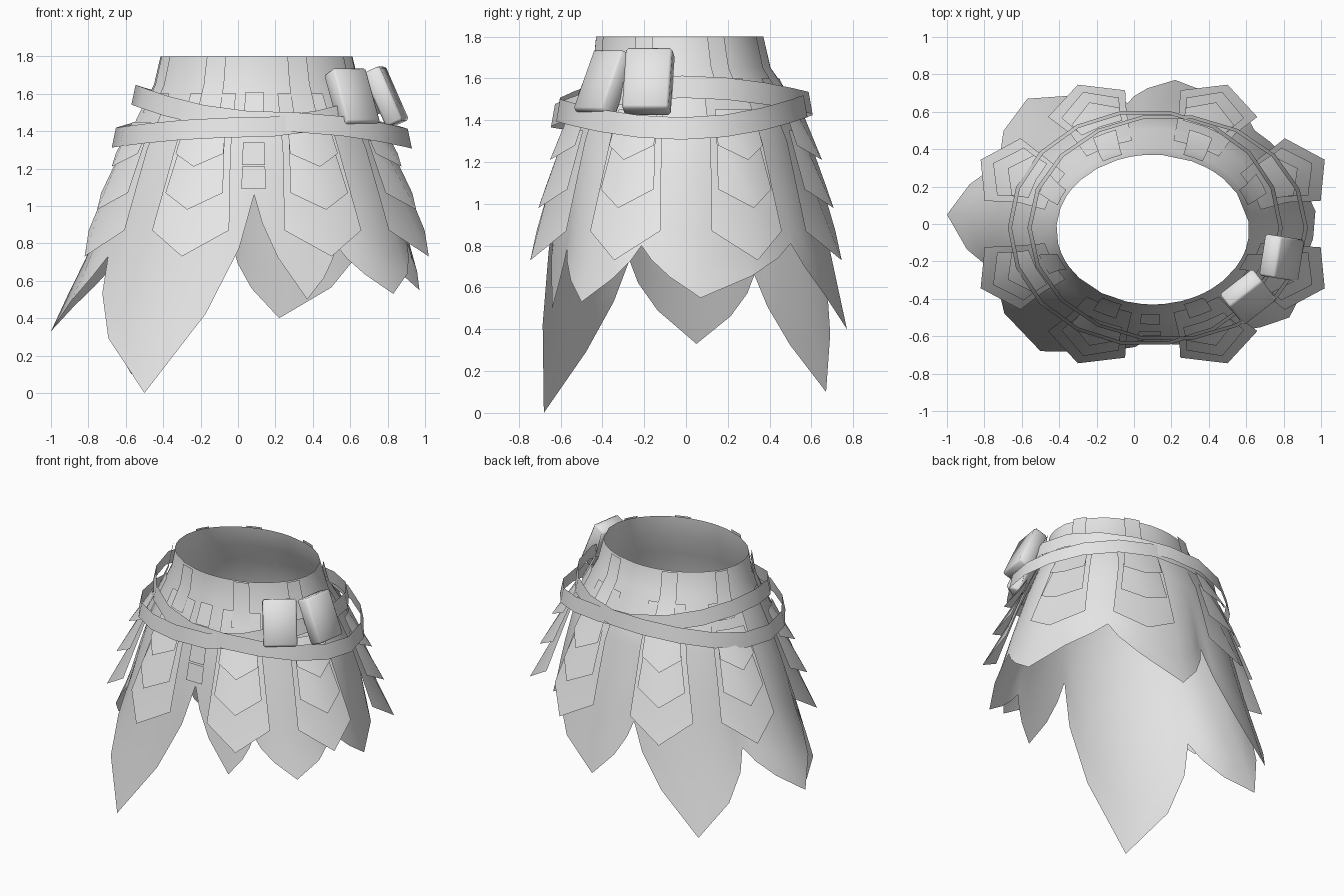
import bpy, bmesh, math
from mathutils import Matrix

old = bpy.data.objects.get("Cube")
if old:
    bpy.data.objects.remove(old, do_unlink=True)

grey = bpy.data.materials.new("plain_grey")
grey.use_nodes = True
grey.diffuse_color = (0.8, 0.8, 0.8, 1)
grey.node_tree.nodes["Principled BSDF"].inputs["Base Color"].default_value = (0.8, 0.8, 0.8, 1)

CX = 0.1
# Skirt cross-sections: height, x radius, y radius, y centre
PROFILE = [(1.8, .515, .40, -.03), (1.65, .55, .425, -.02), (1.5, .62, .51, 0),
           (1.3, .70, .565, 0), (1.0, .795, .625, 0), (.73, .87, .665, 0),
           (.4, 1.0, .71, 0), (0, 1.12, .79, 0)]


def section(z):
    for (z0, *a), (z1, *b) in zip(PROFILE, PROFILE[1:]):
        if z >= z1:
            f = min(1, max(0, (z0 - z) / (z0 - z1)))
            return [p + (q - p) * f for p, q in zip(a, b)]
    return PROFILE[-1][1:]


def surf(deg, z, off=0, k=1):
    """Point on the skirt surface, pushed out by off."""
    rx, ry, cy = section(z)
    c, s = math.cos(math.radians(deg)), math.sin(math.radians(deg))
    nx, ny = c * ry, s * rx
    n = math.hypot(nx, ny)
    return (CX + rx * c * k + off * nx / n, cy + ry * s * k + off * ny / n, z)


def finish(name, me, angle=50):
    ob = bpy.data.objects.new(name, me)
    bpy.context.collection.objects.link(ob)
    me.materials.append(grey)
    bpy.ops.object.select_all(action='DESELECT')
    ob.select_set(True)
    bpy.context.view_layer.objects.active = ob
    bpy.ops.object.shade_smooth_by_angle(angle=math.radians(angle))
    return ob


def grid_object(name, rows, closed=False, angle=50):
    """Quad sheet from equally long rows of points."""
    n = len(rows[0])
    verts = [p for r in rows for p in r]
    faces = []
    for i in range(len(rows) - 1):
        for j in range(n if closed else n - 1):
            a, b = i * n + j, i * n + (j + 1) % n
            faces.append((a, a + n, b + n, b))
    me = bpy.data.meshes.new(name)
    me.from_pydata(verts, [], faces)
    return finish(name, me, angle)


# Skirt hem: notches (angle, height) alternate with pointed tips (x, y, z)
NOTCHES = [(-91, 1.06), (-60, .79), (-19, .8), (50, .81), (99, .8),
           (151, .66), (204, .73), (269, 1.06)]
TIPS = [(.37, -.64, .5), (.83, -.5, .53), (.97, .07, .55), (.22, .77, .4),
        (-.57, .67, .1), (-1, .05, .33), (-.5, -.68, 0)]
hem = []
for i, (x, y, z) in enumerate(TIPS):
    rx, ry, cy = section(z)
    u, v = (x - CX) / rx, (y - cy) / ry
    deg = math.degrees(math.atan2(v, u))
    if deg < NOTCHES[i][0]:
        deg += 360
    tip = (deg, z, math.hypot(u, v))
    a, b = (*NOTCHES[i], 1), (*NOTCHES[i + 1], 1)

    def shoulder(n, w, h):
        return [p + (q - p) * f for p, q, f in zip(n, tip, (w, h, h))]
    hem += [a, shoulder(a, .17, .27), shoulder(a, .48, .6), tip,
            shoulder(b, .48, .6), shoulder(b, .17, .27)]

rows = [[surf(d, z) for d, _, _ in hem] for z in (1.8, 1.65, 1.5, 1.3)]
for t in (.2, .4, .6, .8, 1):
    rows.append([surf(d, 1.3 + (z - 1.3) * t, 0, 1 + (k - 1) * t) for d, z, k in hem])
grid_object("skirt", rows, closed=True, angle=60)


# Layered pointed flaps with hanging straps, eight around the waist
def flap(name, deg, levels, tip):
    """levels: (z, offset, half angle) rows; the last row's middle drops to the tip."""
    out = [[surf(deg + s * half, z, off) for s in (-1, 0, 1)] for z, off, half in levels]
    out[-1][1] = surf(deg, *tip)
    grid_object(name, out)


for i, deg in enumerate((24, 66, 114, 156, 204, 246, 294, 336)):
    flap(f"lower_flap_{i}", deg,
         [(1.6, .015, 13), (1.3, .035, 13), (1.08, .055, 13.8), (.87, .08, 14.5)], (.73, .145))
    flap(f"middle_flap_{i}", deg, [(1.35, .04, 10), (1.07, .08, 11.5)], (.98, .14))
    flap(f"upper_flap_{i}", deg, [(1.45, .045, 10), (1.28, .07, 10.5)], (1.21, .125))
    grid_object(f"strap_{i}", [[surf(deg + s * 6, z, .02) for s in (-1, 0, 1)]
                               for z in (1.8, 1.65, 1.5)])

# Small plates down the front
for i, (top, bottom) in enumerate([(1.61, 1.47), (1.34, 1.22), (1.21, 1.09)]):
    grid_object(f"front_plate_{i}", [[surf(d, z, .02) for d in (-96, -86.5)]
                                     for z in (top, bottom)])


# Two crossing flat belts, each tilted sideways
def belt(name, cx, cy, rx, ry, z_right, z_left, z_front, z_back):
    rings = []
    for dz, s in ((.053, .97), (-.053, 1.0)):
        ring = []
        for j in range(18):
            a = math.tau * j / 18
            c, n = math.cos(a), math.sin(a)
            z = c * c * (z_left if c > 0 else z_right) + n * n * (z_back if n > 0 else z_front)
            ring.append((cx + rx * s * c, cy + ry * s * n, z + dz))
        rings.append(ring)
    grid_object(name, rings, closed=True)


belt("belt_high_right", .18, -.02, .75, .61, 1.595, 1.36, 1.45, 1.47)
belt("belt_high_left", .06, -.02, .735, .635, 1.365, 1.56, 1.42, 1.48)

# Padded pouches leaning outward at the bottom
for name, loc, yaw in (("front_pouch", (.61, -.39, 1.575), -52),
                       ("side_pouch", (.79, -.18, 1.585), -9)):
    bm = bmesh.new()
    bmesh.ops.create_cube(bm, size=1)
    bmesh.ops.scale(bm, vec=(.10, .225, .315), verts=bm.verts)
    bmesh.ops.bevel(bm, geom=bm.edges[:], offset=.012, segments=1,
                    profile=.5, affect='EDGES')
    bm.transform(Matrix.Translation(loc) @ Matrix.Rotation(math.radians(yaw), 4, 'Z')
                 @ Matrix.Rotation(math.radians(-24), 4, 'Y'))
    me = bpy.data.meshes.new(name)
    bm.to_mesh(me)
    bm.free()
    finish(name, me, 60)
